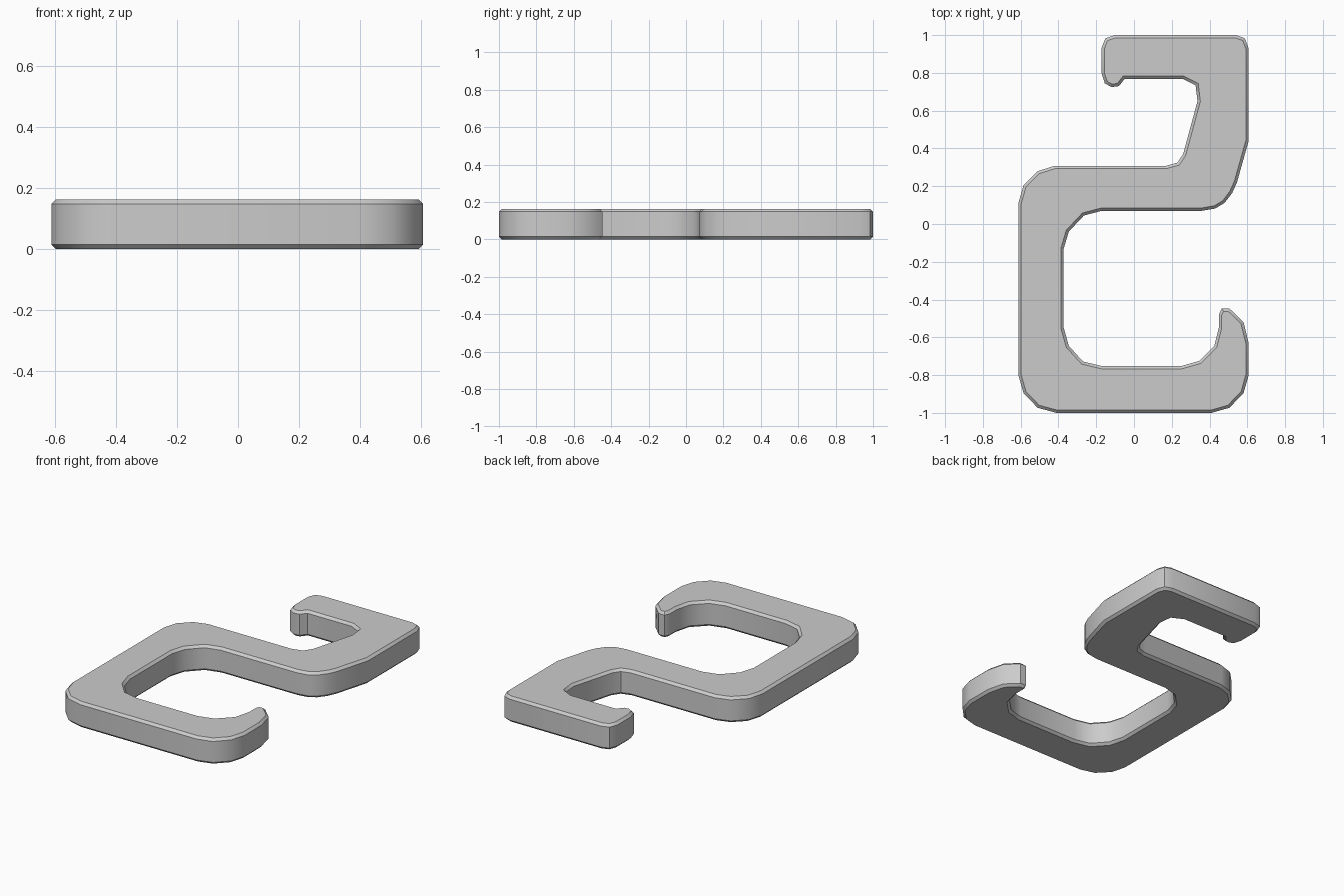
import bpy, bmesh, math

HEIGHT = 0.163
# Outline of the S-shaped hook, clockwise from the upper left corner
OUTLINE = [
    (-0.10, 1.0), (0.54, 1.0), (0.587, 0.983), (0.607, 0.93), (0.607, 0.44),
    (0.545, 0.22), (0.52, 0.165), (0.48, 0.112), (0.43, 0.082), (0.36, 0.07),
    (-0.17, 0.07), (-0.265, 0.045), (-0.345, -0.04), (-0.372, -0.13),
    (-0.372, -0.55), (-0.345, -0.645), (-0.27, -0.728), (-0.17, -0.752),
    (0.25, -0.752), (0.345, -0.725), (0.425, -0.645), (0.449, -0.55),
    (0.449, -0.48), (0.465, -0.447), (0.505, -0.447), (0.58, -0.52),
    (0.607, -0.63), (0.607, -0.80), (0.58, -0.895), (0.505, -0.973),
    (0.41, -1.0), (-0.41, -1.0), (-0.51, -0.973), (-0.585, -0.895),
    (-0.612, -0.80), (-0.612, 0.11), (-0.585, 0.205), (-0.51, 0.28),
    (-0.42, 0.308), (0.17, 0.308), (0.23, 0.325), (0.26, 0.37),
    (0.336, 0.65), (0.326, 0.735), (0.26, 0.768), (-0.05, 0.768),
    (-0.08, 0.73), (-0.12, 0.725), (-0.155, 0.745), (-0.172, 0.80),
    (-0.172, 0.93), (-0.152, 0.983),
]

# Flat plate extruded from the outline
bm = bmesh.new()
face = bm.faces.new([bm.verts.new((x, y, 0)) for x, y in OUTLINE])
top = bmesh.ops.extrude_face_region(bm, geom=[face])["geom"]
bmesh.ops.translate(bm, vec=(0, 0, HEIGHT),
                    verts=[v for v in top if isinstance(v, bmesh.types.BMVert)])
bmesh.ops.recalc_face_normals(bm, faces=bm.faces)

# Chamfer along the top and bottom rims
rims = [e for e in bm.edges if abs(e.verts[0].co.z - e.verts[1].co.z) < 1e-4]
bmesh.ops.bevel(bm, geom=rims, offset=0.015, segments=1, affect='EDGES')
mesh = bpy.data.meshes.new("s_hook")
bm.to_mesh(mesh)
bm.free()
hook = bpy.data.objects.new("s_hook", mesh)
bpy.context.collection.objects.link(hook)

# Plain grey
grey = bpy.data.materials.new("grey")
grey.diffuse_color = (0.6, 0.6, 0.6, 1)
mesh.materials.append(grey)

# Smooth corners, sharp chamfers
bpy.context.view_layer.objects.active = hook
hook.select_set(True)
bpy.ops.object.shade_smooth_by_angle(angle=math.radians(40))
